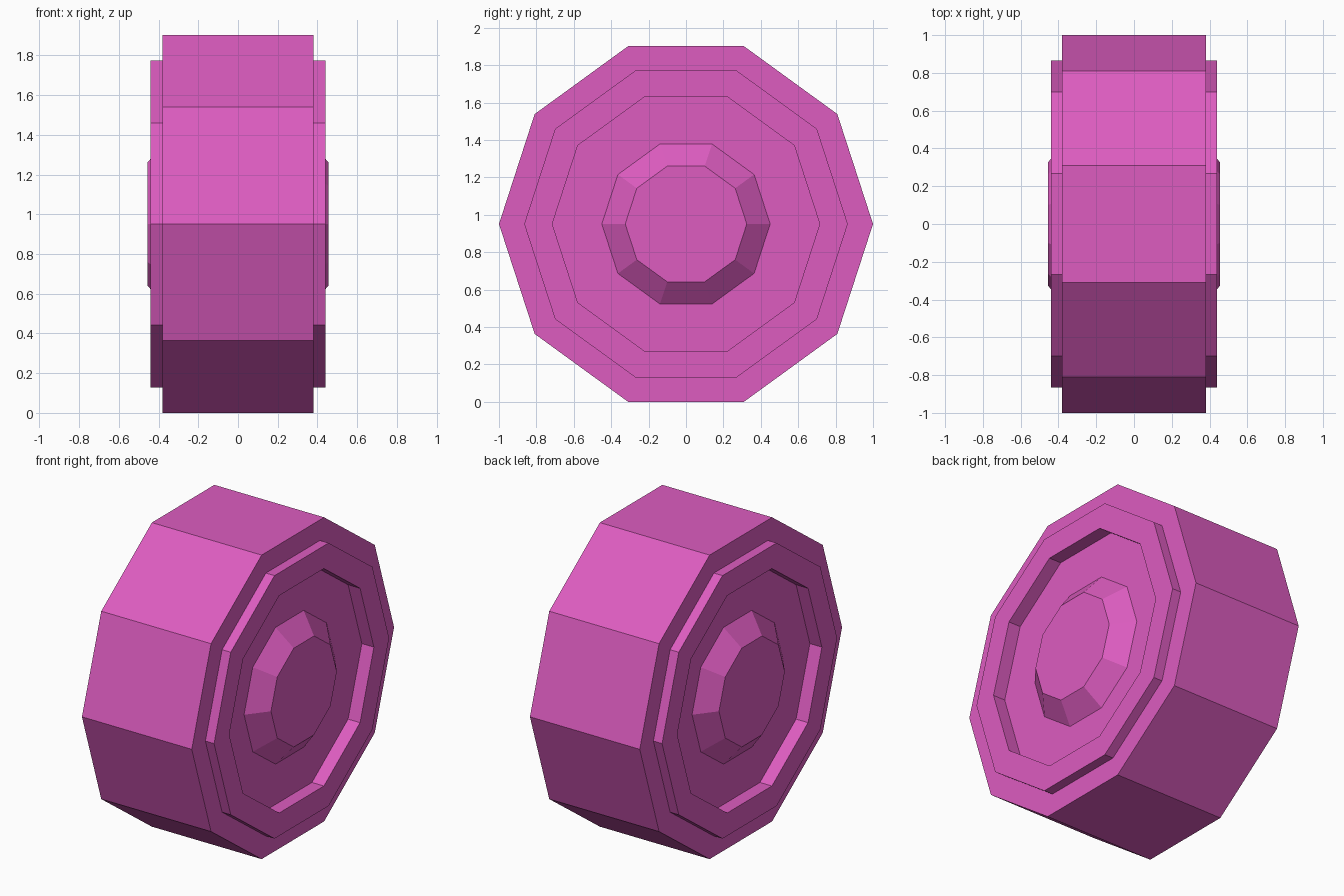
import bpy, bmesh, math

if "Cube" in bpy.data.objects:
    bpy.data.objects.remove(bpy.data.objects["Cube"])

SIDES = 10
AXLE_Z = math.sin(math.radians(72))   # flat bottom rests on z = 0

magenta = bpy.data.materials.new("magenta")
magenta.diffuse_color = (0.723, 0.107, 0.527, 1)
magenta.use_nodes = True
magenta.node_tree.nodes["Principled BSDF"].inputs["Base Color"].default_value = magenta.diffuse_color

# Half profile (x, radius) from hub cap outwards to the tread
half = [
    (0.456, 0.325),   # hub cap edge
    (0.357, 0.45),    # hub base
    (0.357, 0.715),   # recessed disc
    (0.44, 0.715),    # raised rim, inner edge
    (0.44, 0.865),    # raised rim, outer edge
    (0.38, 0.865),    # tyre sidewall
    (0.38, 1.0),      # tread edge
]
profile = half + [(-x, r) for x, r in reversed(half)]

# Ten-sided wheel turned around the x axis
bm = bmesh.new()
rings = []
for x, r in profile:
    angles = [2 * math.pi * i / SIDES for i in range(SIDES)]
    rings.append([bm.verts.new((x, r * math.cos(a), AXLE_Z + r * math.sin(a)))
                  for a in angles])
for a, b in zip(rings, rings[1:]):
    for i in range(SIDES):
        j = (i + 1) % SIDES
        bm.faces.new((a[i], a[j], b[j], b[i]))

# Flat hub caps on both sides
bm.faces.new(rings[0])
bm.faces.new(rings[-1])
bmesh.ops.recalc_face_normals(bm, faces=bm.faces[:])

mesh = bpy.data.meshes.new("wheel")
bm.to_mesh(mesh)
bm.free()
mesh.materials.append(magenta)
wheel = bpy.data.objects.new("wheel", mesh)
bpy.context.collection.objects.link(wheel)
